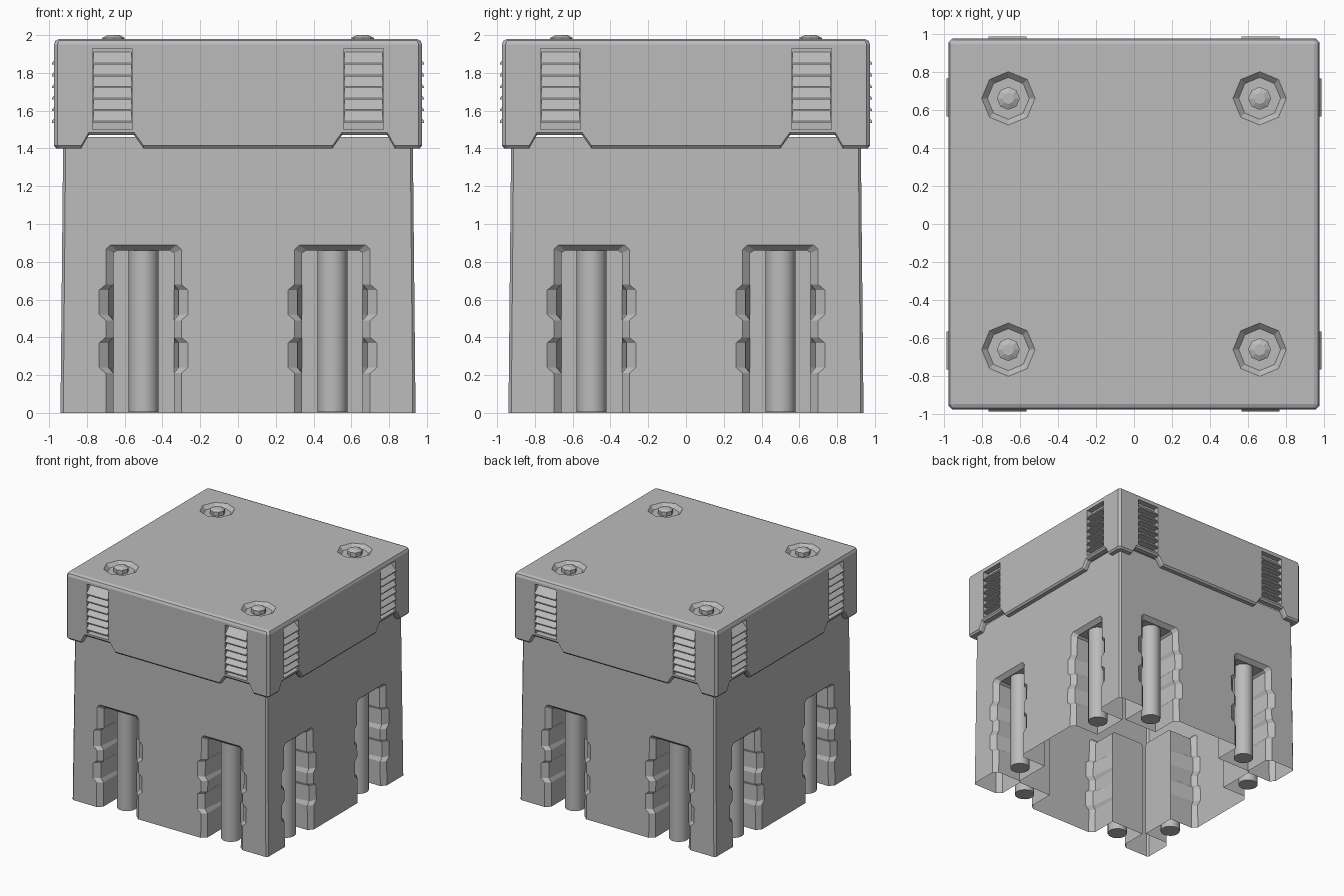
import bpy, bmesh, math
from mathutils import Vector, Matrix

if "Cube" in bpy.data.objects:
    bpy.data.objects.remove(bpy.data.objects["Cube"])

mat = bpy.data.materials.new("plain grey")
mat.diffuse_color = (0.5, 0.5, 0.5, 1)
mat.use_nodes = True
mat.node_tree.nodes["Principled BSDF"].inputs["Base Color"].default_value = mat.diffuse_color


def face(bm, pts, out):
    """Add a face whose normal points along the direction out."""
    f = bm.faces.new([bm.verts.new(p) for p in pts])
    f.normal_update()
    if f.normal.dot(Vector(out)) < 0:
        f.normal_flip()


def toward(pts, target):
    return Vector(target) - sum((Vector(p) for p in pts), Vector()) / len(pts)


def four_sides(bm):
    """Repeat the front side around the z axis."""
    geom = bm.verts[:] + bm.edges[:] + bm.faces[:]
    for k in (1, 2, 3):
        d = bmesh.ops.duplicate(bm, geom=geom)["geom"]
        bmesh.ops.rotate(bm, verts=[v for v in d if isinstance(v, bmesh.types.BMVert)],
                         matrix=Matrix.Rotation(k * math.pi / 2, 3, 'Z'))


def finish(bm, name):
    bmesh.ops.remove_doubles(bm, verts=bm.verts, dist=0.0005)
    me = bpy.data.meshes.new(name)
    bm.to_mesh(me)
    bm.free()
    me.materials.append(mat)
    ob = bpy.data.objects.new(name, me)
    bpy.context.collection.objects.link(ob)
    return ob


def wall_y(z):
    return -0.94 + 0.01 * z


# Body: open-bottomed shell with two notched slots in each wall
bm = bmesh.new()
half = [(.20, 0, .16, 0)]
for z in (.21, .49):
    half += [(.20, z, .16, z), (.235, z + .03, .185, z + .03),
             (.235, z + .16, .185, z + .16), (.20, z + .19, .16, z + .19)]
half += [(.20, .865, .16, .845), (.175, .89, .14, .86)]
slot = [(-a, b, -c, d) for a, b, c, d in half] + half[::-1]
outline = [(-.925, wall_y(0), 0)]
for cx in (-.5, .5):
    rim = [(cx + a, wall_y(b), b) for a, b, c, d in slot]
    mid = [(cx + c, wall_y(d) + .035, d) for a, b, c, d in slot]
    back = [(cx + max(-.16, min(.16, c)), -.68, d) for a, b, c, d in slot]
    outline += rim
    for r0, r1 in ((rim, mid), (mid, back)):
        for i in range(len(slot) - 1):
            q = [r0[i], r0[i + 1], r1[i + 1], r1[i]]
            face(bm, q, toward(q, (cx, q[0][1], min(q[0][2], .5))))
    face(bm, back, (0, -1, 0))
yt = wall_y(1.46)
outline += [(.925, wall_y(0), 0), (.912, yt, 1.46), (-.912, yt, 1.46)]
face(bm, outline, (0, -1, 0))
face(bm, [(.925, wall_y(0), 0), (-wall_y(0), -.925, 0), (-yt, -.912, 1.46), (.912, yt, 1.46)], (1, -1, 0))
four_sides(bm)
finish(bm, "body")

# Round posts standing in the slots
bm = bmesh.new()
for cx in (-.5, .5):
    bmesh.ops.create_cone(bm, cap_ends=True, segments=16, radius1=.08, radius2=.08, depth=.86,
                          matrix=Matrix.Translation((cx, -.81, .435)))
four_sides(bm)
posts = finish(bm, "slot_posts")
for p in posts.data.polygons:
    p.use_smooth = len(p.vertices) == 4

# Lid skirt: bevelled profile with raised notches and vent openings
bm = bmesh.new()
xs = [.955, .83, .79, .77, .56, .55, .50]
xs = [-x for x in xs] + xs[::-1]


def lift(x):
    return .07 if .54 < abs(x) < .80 else 0


levels = [(.92, .92, 1.40), (.945, .962, 1.40), (.955, .975, 1.415), (.955, .975, 1.50),
          (.955, .975, 1.93), (.955, .975, 1.95), (.948, .966, 1.971), (.945, .945, 1.98)]


def skirt_point(x, k):
    xc, y, z = levels[k]
    if abs(x) > .9:
        x = math.copysign(xc, x)
    return (x, -y, z + (lift(x) if k < 3 else 0))


for k in range(len(levels) - 1):
    for x0, x1 in zip(xs, xs[1:]):
        if k == 3 and abs(abs(x0 + x1) / 2 - .665) < .01:
            continue
        face(bm, [skirt_point(x0, k), skirt_point(x1, k), skirt_point(x1, k + 1), skirt_point(x0, k + 1)],
             (0, -1, -.5 if k < 2 else .5))
    a, b = levels[k], levels[k + 1]
    face(bm, [(a[0], -a[1], a[2]), (a[1], -a[0], a[2]), (b[1], -b[0], b[2]), (b[0], -b[1], b[2])]
         if a[0] != a[1] else [(a[0], -a[1], a[2]), (b[1], -b[0], b[2]), (b[0], -b[1], b[2])],
         (1, -1, -1 if k < 2 else .5))
# Vent recesses
for s in (-1, 1):
    c = [(s * .665 + dx, z) for dx, z in ((-.105, 1.5), (.105, 1.5), (.105, 1.93), (-.105, 1.93))]
    for i in range(4):
        (xa, za), (xb, zb) = c[i], c[(i + 1) % 4]
        q = [(xa, -.975, za), (xb, -.975, zb), (xb, -.925, zb), (xa, -.925, za)]
        face(bm, q, toward(q, (s * .665, -.95, 1.715)))
    face(bm, [(x, -.925, z) for x, z in c], (0, -1, 0))
four_sides(bm)
finish(bm, "lid_skirt")

# Slanted vent slats
bm = bmesh.new()
for cx in (-.665, .665):
    for i in range(6):
        z = 1.54 + i * .0615
        prof = [(-.93, z + .062), (-.986, z + .004), (-.986, z - .004), (-.93, z - .004)]
        for (ya, za), (yb, zb) in zip(prof, prof[1:]):
            q = [(cx - .1, ya, za), (cx + .1, ya, za), (cx + .1, yb, zb), (cx - .1, yb, zb)]
            face(bm, q, toward(q, (cx, -.94, z + .02)) * -1)
        for s in (-.1, .1):
            face(bm, [(cx + s, y, zz) for y, zz in prof], (s, 0, 0))
four_sides(bm)
finish(bm, "vent_slats")

# Lid top: flat plate with four eight-sided bolt sockets and domed bolts
bm = bmesh.new()
E, C = .945, .66


def ring(r, z):
    return [(C + r * math.cos(i * math.pi / 4), C + r * math.sin(i * math.pi / 4), z) for i in range(8)]


rings = [ring(.14, 1.98), ring(.11, 1.95), ring(.06, 1.95), ring(.06, 1.985), ring(.03, 2.0)]
for sx in (-1, 1):
    for sy in (-1, 1):
        def add(pts):
            c = Vector((C, C, 1.9))
            out = Vector((0, 0, 1))
            if max(p[2] for p in pts) == 1.985 and min(p[2] for p in pts) == 1.95:
                out = toward(pts, c) * -1   # upright bolt side
            face(bm, [(p[0] * sx, p[1] * sy, p[2]) for p in pts], (out.x * sx, out.y * sy, out.z))
        o = rings[0]
        add([(0, C, 1.98)] + [o[i] for i in (4, 3, 2, 1, 0)] + [(E, C, 1.98), (E, E, 1.98), (0, E, 1.98)])
        add([(0, C, 1.98)] + [o[i % 8] for i in (4, 5, 6, 7, 8)] + [(E, C, 1.98), (E, 0, 1.98), (0, 0, 1.98)])
        for r0, r1 in zip(rings, rings[1:]):
            for i in range(8):
                j = (i + 1) % 8
                add([r0[i], r0[j], r1[j], r1[i]])
        add(rings[-1])
finish(bm, "lid_top")
